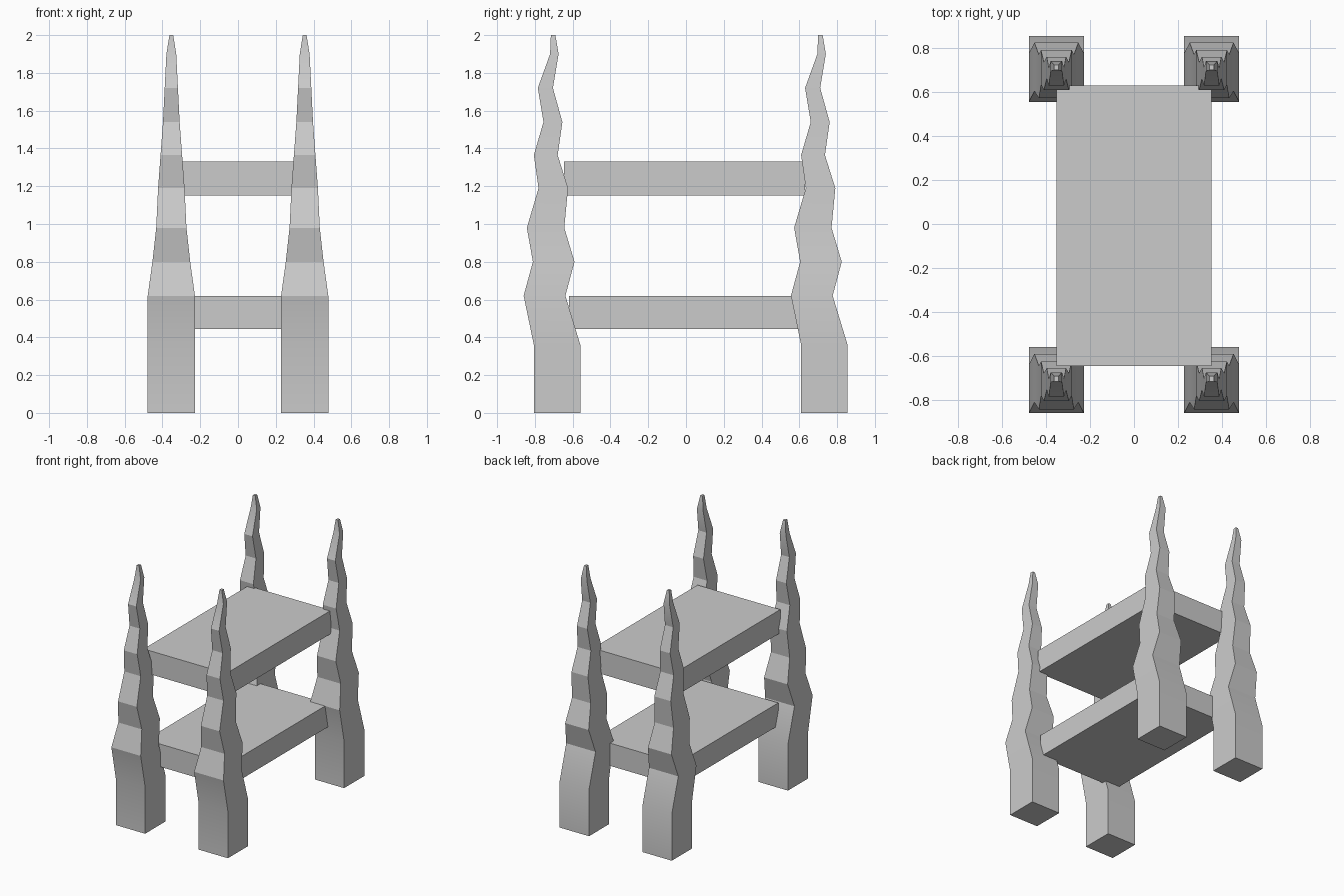
import bpy, bmesh, math

cube = bpy.data.objects.get("Cube")
if cube:
    bpy.data.objects.remove(cube)

# One plain grey for everything
grey = bpy.data.materials.new("stone grey")
grey.use_nodes = True
colour = (0.6, 0.6, 0.6, 1)
grey.diffuse_color = colour
grey.node_tree.nodes["Principled BSDF"].inputs["Base Color"].default_value = colour

POST_X, POST_Y = 0.353, 0.7075

# Wavy post sections: height, half width, front offset, back offset
SECTIONS = [
    (0.0, 0.125, -0.098, 0.148), (0.36, 0.125, -0.098, 0.148),
    (0.62, 0.125, -0.152, 0.069), (0.80, 0.10, -0.103, 0.117),
    (0.98, 0.08, -0.135, 0.063), (1.19, 0.07, -0.073, 0.083),
    (1.365, 0.057, -0.098, 0.028), (1.54, 0.044, -0.047, 0.053),
    (1.72, 0.035, -0.077, 0.003), (1.90, 0.026, -0.012, 0.033),
    (2.0, 0.01, -0.008, 0.016),
]


def finish(name, bm, location):
    bmesh.ops.recalc_face_normals(bm, faces=bm.faces)
    mesh = bpy.data.meshes.new(name)
    bm.to_mesh(mesh)
    bm.free()
    mesh.materials.append(grey)
    obj = bpy.data.objects.new(name, mesh)
    obj.location = location
    bpy.context.collection.objects.link(obj)
    return obj


def post(name, x, y):
    """Square post lofted through the wavy sections."""
    bm = bmesh.new()
    rings = [[bm.verts.new(p) for p in
              ((-w, f, z), (w, f, z), (w, b, z), (-w, b, z))]
             for z, w, f, b in SECTIONS]
    for low, high in zip(rings, rings[1:]):
        for i in range(4):
            j = (i + 1) % 4
            bm.faces.new((low[i], low[j], high[j], high[i]))
    bm.faces.new(rings[0])
    bm.faces.new(rings[-1])
    obj = finish(name, bm, (x, y, 0))
    bpy.ops.object.select_all(action='DESELECT')
    obj.select_set(True)
    bpy.context.view_layer.objects.active = obj
    bpy.ops.object.shade_smooth_by_angle(angle=math.radians(20))


def shelf(name, y0, y1, z0, z1):
    """Plain slab resting between the posts."""
    bm = bmesh.new()
    bmesh.ops.create_cube(bm, size=1)
    bmesh.ops.scale(bm, vec=(2 * POST_X, y1 - y0, z1 - z0), verts=bm.verts)
    finish(name, bm, (0, (y0 + y1) / 2, (z0 + z1) / 2))


# Four posts, all waving the same way
for end, sy in (("front", -1), ("back", 1)):
    for side, sx in (("left", 1), ("right", -1)):
        post(f"{end}_{side}_post", sx * POST_X, sy * POST_Y)

# Two shelves
shelf("lower_shelf", -0.62, 0.6, 0.445, 0.62)
shelf("upper_shelf", -0.645, 0.63, 1.15, 1.33)
